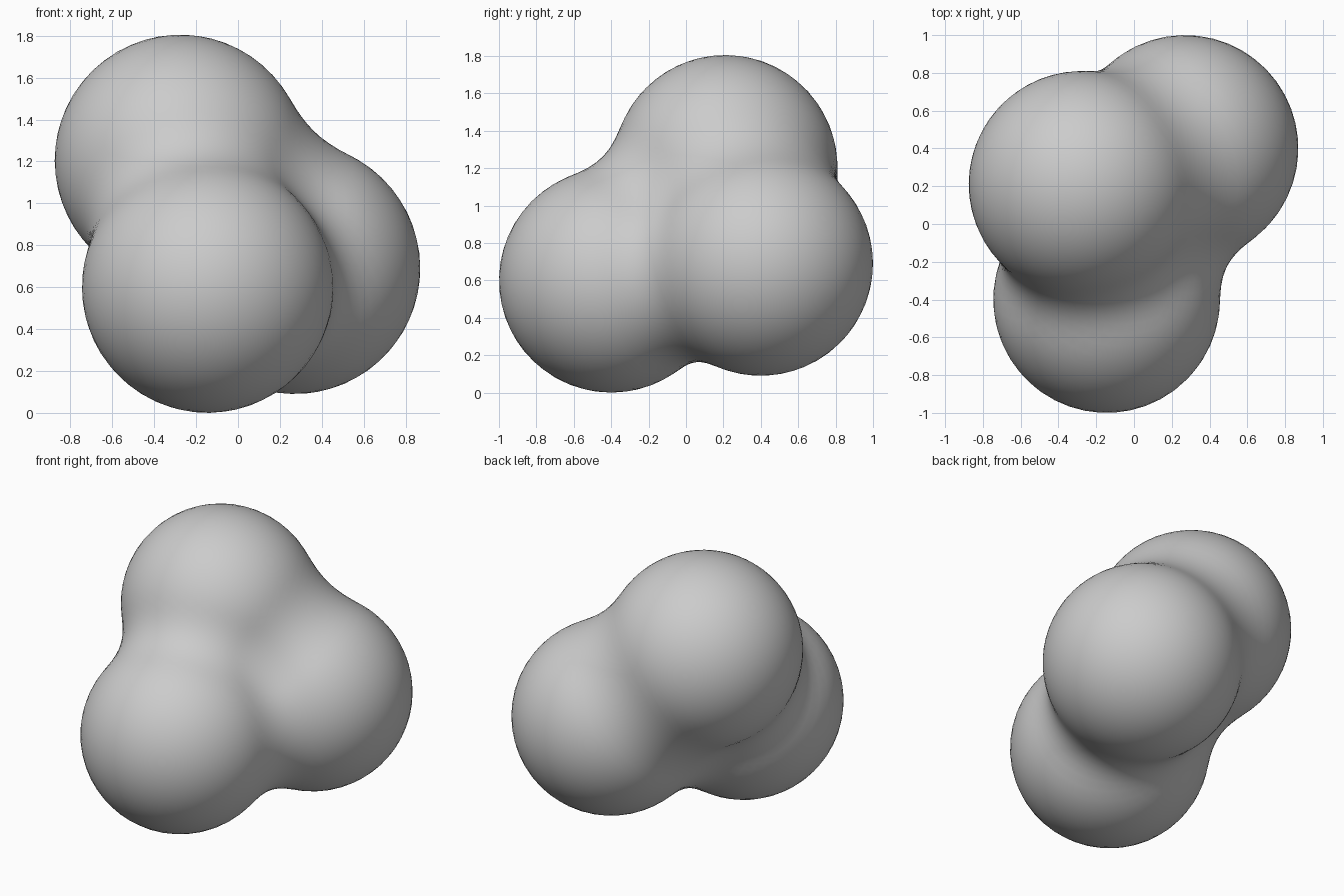
import bpy, bmesh
from mathutils import Vector

if "Cube" in bpy.data.objects:
    bpy.data.objects.remove(bpy.data.objects["Cube"])

# Three equal balls that melt into one another
CENTRES = [Vector((-0.275, 0.21, 1.205)),   # upper left ball
           Vector((-0.145, -0.40, 0.60)),   # front ball
           Vector((0.27, 0.40, 0.69))]      # back right ball
RADIUS = 0.6      # visible radius of a lone ball
FALLOFF = 0.48    # how far each ball's influence reaches (smaller = softer)


def field(p):
    """Summed ball influence; above 1 is inside the blob."""
    total = 0.0
    for c in CENTRES:
        q = FALLOFF * (p - c).length_squared / RADIUS ** 2
        total += max(0.0, (1 - q) / (1 - FALLOFF)) ** 3
    return total


def surface_point(origin, direction):
    """Bisect along a ray for the blob surface."""
    near, far = 0.0, 1.6
    for _ in range(20):
        mid = (near + far) / 2
        if field(origin + direction * mid) > 1:
            near = mid
        else:
            far = mid
    return origin + direction * near


# Blob: a fine sphere pushed out onto the blended surface
middle = sum(CENTRES, Vector()) / 3
bm = bmesh.new()
bmesh.ops.create_icosphere(bm, subdivisions=5, radius=1)
for v in bm.verts:
    v.co = surface_point(middle, v.co.normalized())
for f in bm.faces:
    f.smooth = True
mesh = bpy.data.meshes.new("blended_balls")
bm.to_mesh(mesh)
bm.free()
blob = bpy.data.objects.new("blended_balls", mesh)
bpy.context.collection.objects.link(blob)

# Plain grey
grey = bpy.data.materials.new("plain grey")
grey.diffuse_color = (0.6, 0.6, 0.6, 1)
grey.use_nodes = True
grey.node_tree.nodes["Principled BSDF"].inputs["Base Color"].default_value = grey.diffuse_color
mesh.materials.append(grey)
